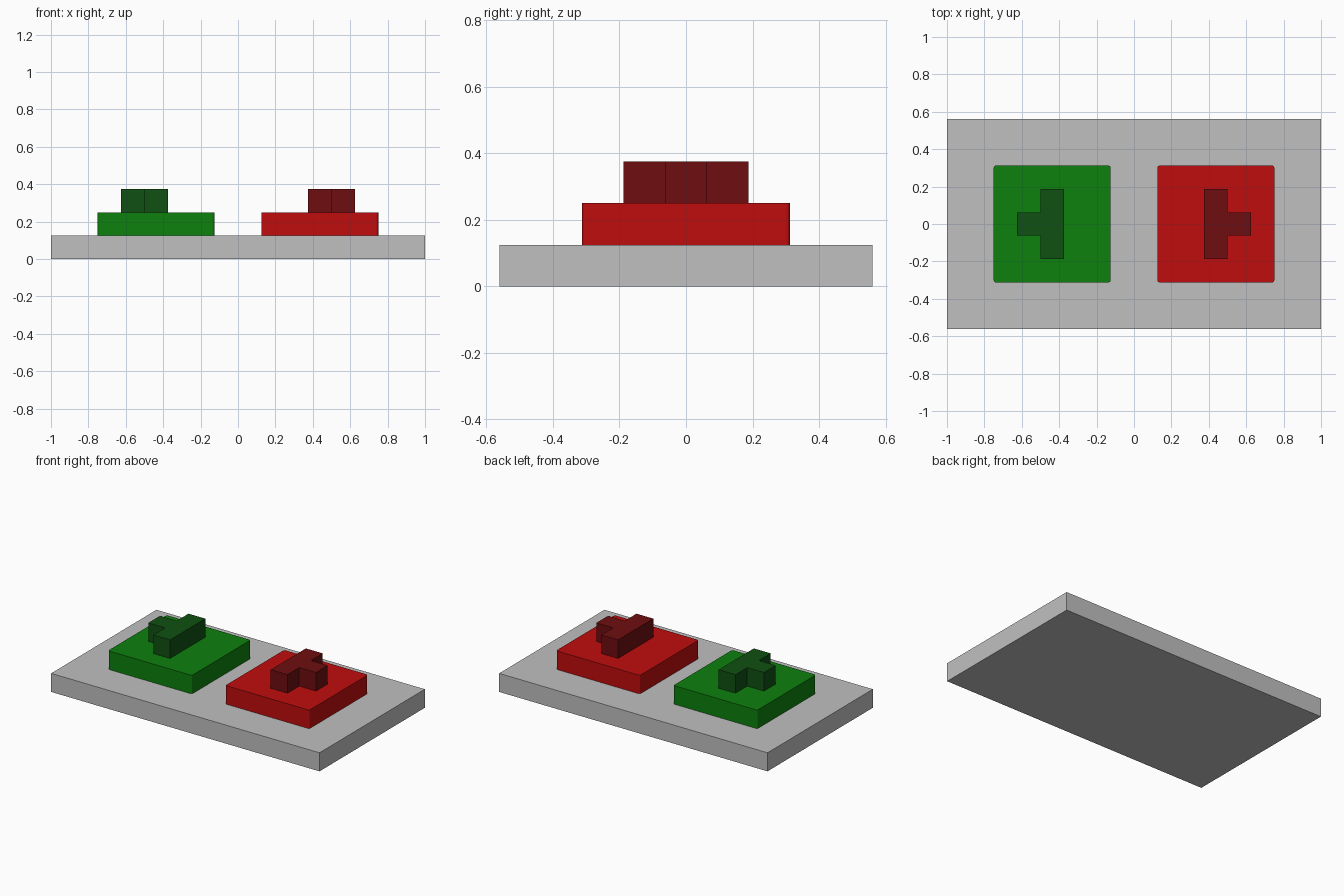
import bpy
import bmesh

cube = bpy.data.objects.get("Cube")
if cube:
    bpy.data.objects.remove(cube, do_unlink=True)


def material(name, rgb):
    mat = bpy.data.materials.new(name)
    mat.use_nodes = True
    mat.diffuse_color = (*rgb, 1)
    mat.node_tree.nodes["Principled BSDF"].inputs["Base Color"].default_value = (*rgb, 1)
    return mat


def prism(name, outline, z0, z1, mat, corner=0.0):
    """Extrude a flat outline from z0 to z1, optionally rounding the upright edges."""
    bm = bmesh.new()
    base = bm.faces.new([bm.verts.new((x, y, z0)) for x, y in outline])
    top = bmesh.ops.extrude_face_region(bm, geom=[base], use_keep_orig=True)["geom"]
    for v in top:
        if isinstance(v, bmesh.types.BMVert):
            v.co.z = z1
    if corner:
        upright = [e for e in bm.edges if abs(e.verts[0].co.z - e.verts[1].co.z) > 1e-4]
        bmesh.ops.bevel(bm, geom=upright, offset=corner, segments=3, profile=0.5, affect='EDGES')
    bmesh.ops.recalc_face_normals(bm, faces=bm.faces[:])
    mesh = bpy.data.meshes.new(name)
    bm.to_mesh(mesh)
    bm.free()
    mesh.materials.append(mat)
    obj = bpy.data.objects.new(name, mesh)
    bpy.context.collection.objects.link(obj)
    return obj


def rect(x0, x1, y):
    return [(x0, -y), (x1, -y), (x1, y), (x0, y)]


gray = material("light gray", (0.527, 0.527, 0.527))
red = material("red", (0.527, 0.004, 0.004))
dark_red = material("dark red", (0.156, 0.004, 0.005))
green = material("green", (0.004, 0.216, 0.004))
dark_green = material("dark green", (0.005, 0.08, 0.006))

# Base slab
prism("base", rect(-1, 1, 0.5605), 0, 0.125, gray)

# Button pads with a raised T shape, mirrored across x
t_shape = [(0.375, -0.1875), (0.5, -0.1875), (0.5, -0.0625), (0.625, -0.0625),
           (0.625, 0.0625), (0.5, 0.0625), (0.5, 0.1875), (0.375, 0.1875)]
for side, s, pad_mat, mark_mat in (("left", 1, red, dark_red), ("right", -1, green, dark_green)):
    pad = [(s * x, y) for x, y in rect(0.125, 0.75, 0.3125)]
    prism(side + "_pad", pad, 0.125, 0.25, pad_mat, corner=0.012)
    prism(side + "_raised_mark", [(s * x, y) for x, y in t_shape], 0.25, 0.375, mark_mat)
